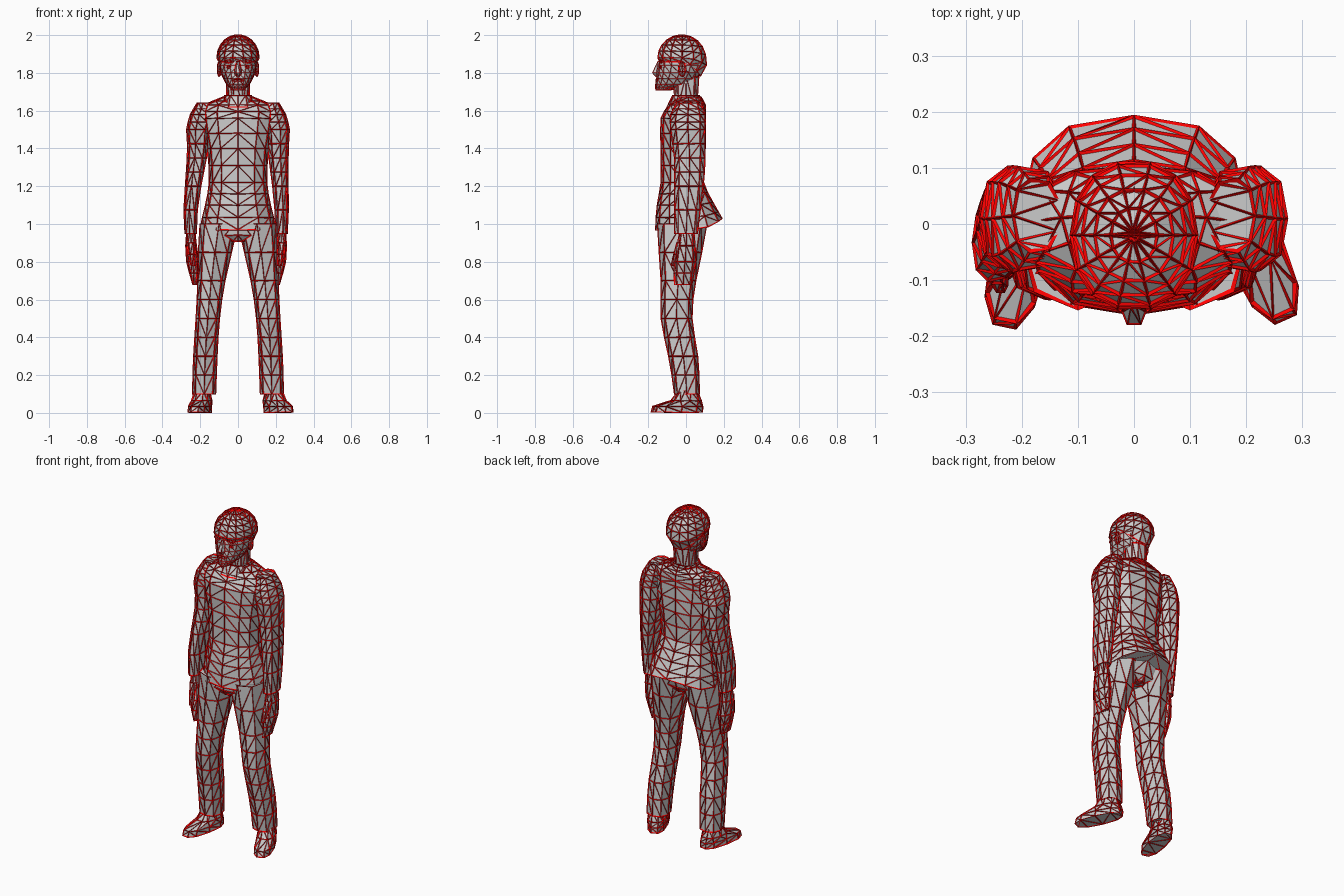
import bpy
import bmesh
from math import sin, cos, pi, copysign, radians
from mathutils import Matrix, Vector

if "Cube" in bpy.data.objects:
    bpy.data.objects.remove(bpy.data.objects["Cube"], do_unlink=True)

# Red material for the raised edge wires
red = bpy.data.materials.new("edge_red")
red.use_nodes = True
red.diffuse_color = (1, 0, 0, 1)
red.node_tree.nodes["Principled BSDF"].inputs["Base Color"].default_value = red.diffuse_color

BODY_WIRE = 0.01
FACE_WIRE = 0.006


def finish(name, bm, wire):
    """Triangulate the part and give every edge a thin red tube."""
    bmesh.ops.recalc_face_normals(bm, faces=bm.faces)
    bmesh.ops.triangulate(bm, faces=bm.faces)
    mesh = bpy.data.meshes.new(name)
    bm.to_mesh(mesh)
    bm.free()
    mesh.materials.append(None)
    mesh.materials.append(red)
    obj = bpy.data.objects.new(name, mesh)
    bpy.context.collection.objects.link(obj)
    wires = obj.modifiers.new("Edge wires", 'WIREFRAME')
    wires.thickness = wire
    wires.offset = 0
    wires.use_even_offset = False
    wires.use_replace = False
    wires.material_offset = 1


def with_midpoints(rows):
    """Insert one smoothly curved row between each pair of key rows."""
    rows = [Vector(row) for row in rows]
    padded = [rows[0]] + rows + [rows[-1]]
    result = []
    for before, start, end, after in zip(padded, rows, rows[1:], padded[3:]):
        middle = (start + end) / 2
        bulge = (middle - (before + after) / 2) / 8
        bulge[0] = 0
        result += [start, middle + bulge]
    return result + [rows[-1]]


def straight(z):
    return 0, 0


def loft(name, rows, sides=8, path=straight, matrix=Matrix(), power=0.8,
         wire=BODY_WIRE, back_lift=0):
    """Skin rounded rings; each row is (z, front y, back y, half width)."""
    bm = bmesh.new()
    rings = []
    for z, front, back, half in rows:
        shift_x, shift_y = path(z)
        lift = back_lift / 2 ** len(rings)
        ring = []
        for i in range(sides):
            angle = 2 * pi * i / sides
            c, s = cos(angle), sin(angle)
            x = half * copysign(abs(c) ** power, c)
            y = (back - front) / 2 * copysign(abs(s) ** power, s)
            ring.append(bm.verts.new((x + shift_x,
                                      y + (front + back) / 2 + shift_y,
                                      z + lift * max(0, s) ** 2)))
        rings.append(ring)
    for low, high in zip(rings, rings[1:]):
        for i in range(sides):
            j = (i + 1) % sides
            bm.faces.new((low[i], low[j], high[j], high[i]))
    bm.faces.new(rings[0])
    bm.faces.new(rings[-1])
    bm.transform(matrix)
    finish(name, bm, wire)


def blob(name, location, size):
    """Small ellipsoid for a face detail."""
    bm = bmesh.new()
    bmesh.ops.create_uvsphere(bm, u_segments=8, v_segments=5, radius=1)
    bm.transform(Matrix.LocRotScale(Vector(location), None, Vector(size)))
    finish(name, bm, FACE_WIRE)


# Jacket body, flared and raised at the back of the hem
loft("jacket", with_midpoints([
    (0.97, -0.16, 0.19, 0.2),
    (1.1, -0.15, 0.14, 0.17),
    (1.22, -0.13, 0.09, 0.15),
    (1.4, -0.13, 0.1, 0.16),
    (1.56, -0.13, 0.1, 0.19),
    (1.63, -0.09, 0.1, 0.18),
    (1.67, -0.05, 0.08, 0.08),
]), sides=12, back_lift=0.06)

# Collar, neck and hips of the trousers
loft("collar", [(1.62, -0.1, 0.09, 0.09), (1.68, -0.07, 0.07, 0.07)], sides=12)
loft("neck", [(1.64, -0.06, 0.06, 0.06), (1.78, -0.07, 0.07, 0.06)], sides=10)
loft("hips", [(0.91, -0.12, 0.07, 0.04), (0.94, -0.14, 0.09, 0.12),
              (1.03, -0.15, 0.12, 0.18)], sides=12)

# Head, with the jaw rising towards the nape
loft("head", with_midpoints([
    (1.71, -0.16, -0.08, 0.03),
    (1.74, -0.16, 0.03, 0.06),
    (1.8, -0.15, 0.08, 0.09),
    (1.88, -0.14, 0.1, 0.1),
    (1.97, -0.09, 0.06, 0.06),
]), sides=16, power=0.9, wire=FACE_WIRE)

# Hair dome, reaching lower and tucking in at the nape
dome_angles = [radians(step) for step in range(0, 90, 17)]
dome = [(1.88 + 0.12 * sin(a), -0.02 - 0.13 * cos(a),
         -0.02 + 0.13 * cos(a), 0.11 * cos(a)) for a in dome_angles]
loft("hair", [(1.86, -0.14, 0.08, 0.1)] + dome, sides=14, power=0.9, back_lift=-0.08)

# Face details
loft("nose", [(1.78, -0.16, -0.13, 0.01), (1.8, -0.18, -0.13, 0.02),
              (1.86, -0.15, -0.13, 0.01)], sides=6, wire=FACE_WIRE)
blob("lips", (0, -0.15, 1.76), (0.03, 0.01, 0.01))


def build_side(label, side, elbow_out, arm_forward, toe_out):
    """Arm, leg and small paired parts of one side."""
    flip = Matrix.Diagonal((side, 1, 1, 1))

    def arm_path(z):
        bend = min(1, max(0, 1.4 - z) / 0.3)
        shoulder = max(0, z - 1.5) / 4
        fingers = max(0, 0.9 - z) / 10
        x = 0.21 + (0.02 + elbow_out) * bend - shoulder - fingers
        return x, -arm_forward * bend

    def leg_path(z):
        return 0.18 - 0.08 * z * z, 0

    # Sleeve, mitten-like hand and thumb
    loft(label + "_sleeve", with_midpoints([
        (0.95, -0.06, 0.06, 0.03),
        (1.2, -0.06, 0.09, 0.04),
        (1.35, -0.06, 0.1, 0.05),
        (1.5, -0.08, 0.1, 0.06),
        (1.58, -0.08, 0.1, 0.06),
        (1.64, -0.05, 0.08, 0.04),
    ]), sides=9, path=arm_path, matrix=flip)
    loft(label + "_hand", with_midpoints([
        (0.68, -0.06, 0.03, 0.01),
        (0.8, -0.06, 0.05, 0.03),
        (0.97, -0.03, 0.04, 0.02),
    ]), path=arm_path, matrix=flip)
    loft(label + "_thumb", with_midpoints([
        (0.78, -0.08, -0.06, 0.01),
        (0.9, -0.05, -0.01, 0.02),
    ]), sides=6, path=arm_path, matrix=flip)

    # Trouser leg
    loft(label + "_leg", with_midpoints([
        (0.1, -0.06, 0.07, 0.06),
        (0.3, -0.09, 0.06, 0.06),
        (0.5, -0.13, 0.03, 0.06),
        (0.7, -0.13, 0.05, 0.07),
        (1, -0.15, 0.11, 0.1),
    ]), path=leg_path, matrix=flip)

    # Low shoe with a raised ankle, turned outward
    ankle = Matrix.Translation((0.19, 0.01, 0.004))
    turn = Matrix.Rotation(radians(toe_out), 4, 'Z')
    loft(label + "_shoe", [
        (0, -0.2, 0.08, 0.05),
        (0.03, -0.19, 0.08, 0.05),
        (0.06, -0.09, 0.07, 0.05),
        (0.11, -0.05, 0.05, 0.04),
    ], sides=10, matrix=flip @ ankle @ turn)

    # Eye, brow and ear
    blob(label + "_eye", (side * 0.04, -0.13, 1.83), (0.02, 0.01, 0.01))
    blob(label + "_brow", (side * 0.04, -0.13, 1.86), (0.03, 0.01, 0.01))
    blob(label + "_ear", (side * 0.1, -0.02, 1.82), (0.01, 0.02, 0.04))


build_side("left", 1, elbow_out=0, arm_forward=0, toe_out=24)
build_side("right", -1, elbow_out=0.02, arm_forward=0.04, toe_out=12)
